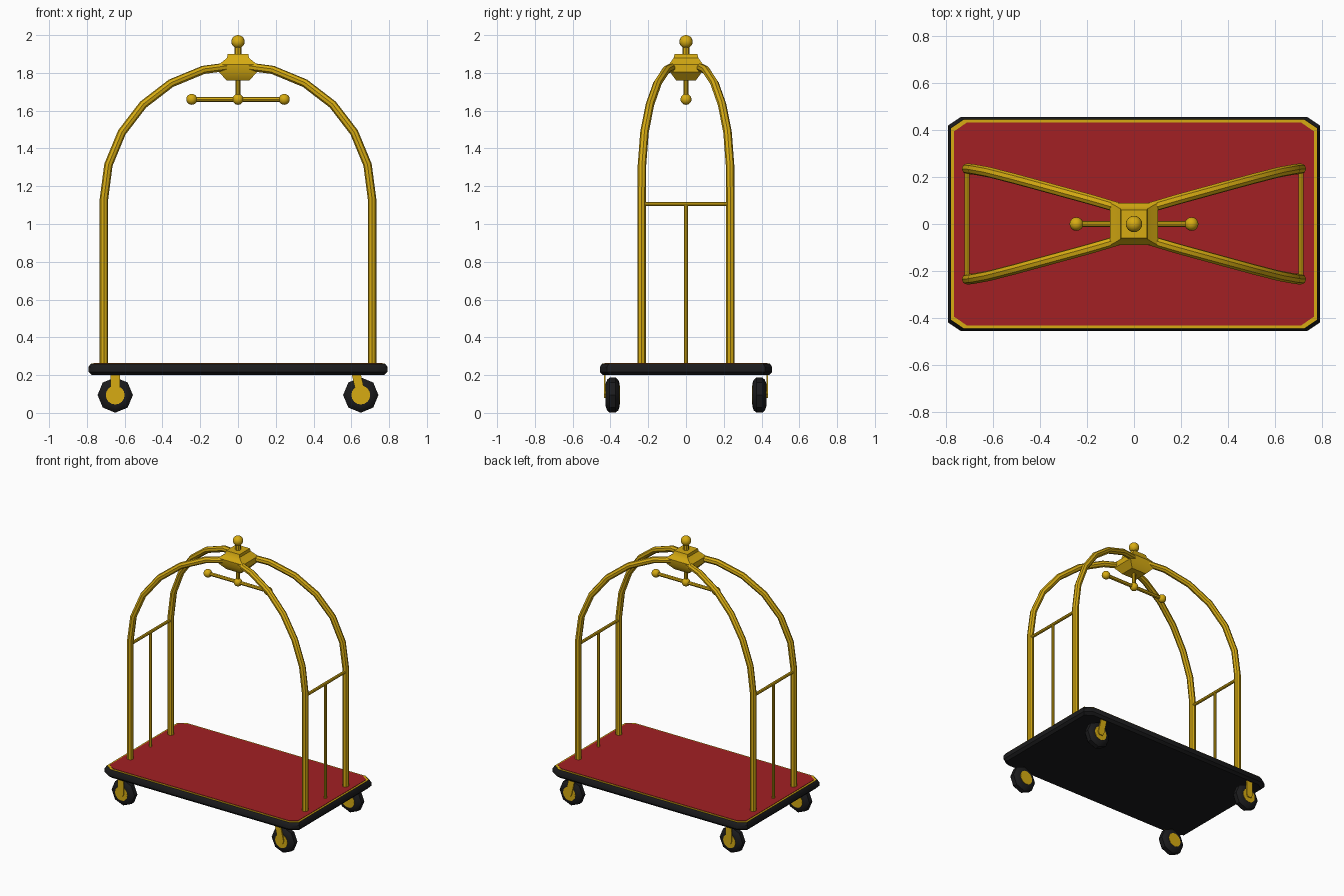
import bpy, bmesh, math
from mathutils import Vector

if "Cube" in bpy.data.objects:
    bpy.data.objects.remove(bpy.data.objects["Cube"])


def material(name, rgb):
    m = bpy.data.materials.new(name)
    m.diffuse_color = (*rgb, 1)
    m.use_nodes = True
    m.node_tree.nodes["Principled BSDF"].inputs["Base Color"].default_value = m.diffuse_color
    return m


GOLD = material("brass gold", (0.68, 0.41, 0.006))
RED = material("carpet red", (0.36, 0.014, 0.017))
BLACK = material("rubber black", (0.011, 0.011, 0.012))


def loft(name, rings, mat):
    """Skin a list of equal-length rings and cap both ends."""
    bm = bmesh.new()
    vs = [[bm.verts.new(p) for p in r] for r in rings]
    n = len(vs[0])
    for a, b in zip(vs, vs[1:]):
        for i in range(n):
            bm.faces.new((a[i], a[(i + 1) % n], b[(i + 1) % n], b[i]))
    bm.faces.new(vs[0])
    bm.faces.new(vs[-1])
    bmesh.ops.recalc_face_normals(bm, faces=bm.faces)
    me = bpy.data.meshes.new(name)
    bm.to_mesh(me)
    bm.free()
    ob = bpy.data.objects.new(name, me)
    bpy.context.collection.objects.link(ob)
    me.materials.append(mat)
    return smooth(ob)


def smooth(ob):
    bpy.ops.object.select_all(action='DESELECT')
    ob.select_set(True)
    bpy.context.view_layer.objects.active = ob
    bpy.ops.object.shade_smooth_by_angle(angle=math.radians(35))
    return ob


def tube(name, pts, r, res=2):
    """Round bar along a path."""
    cu = bpy.data.curves.new(name, 'CURVE')
    cu.dimensions = '3D'
    cu.bevel_depth, cu.bevel_resolution, cu.use_fill_caps = r, res, True
    sp = cu.splines.new('POLY')
    sp.points.add(len(pts) - 1)
    for p, co in zip(sp.points, pts):
        p.co = (*co, 1)
    cu.materials.append(GOLD)
    ob = bpy.data.objects.new(name, cu)
    bpy.context.collection.objects.link(ob)
    bpy.ops.object.select_all(action='DESELECT')
    ob.select_set(True)
    bpy.context.view_layer.objects.active = ob
    bpy.ops.object.convert(target='MESH')
    return smooth(bpy.context.object)


def ball(name, loc, r):
    bpy.ops.mesh.primitive_uv_sphere_add(segments=16, ring_count=10, radius=r, location=loc)
    ob = bpy.context.object
    ob.name = name
    ob.data.materials.append(GOLD)
    smooth(ob)


def plate(hx, hy, z, cx=0.055, cy=0.037):
    """Rectangle ring with clipped corners."""
    return [(x, y, z) for x, y in (
        (hx, hy - cy), (hx - cx, hy), (cx - hx, hy), (-hx, hy - cy),
        (-hx, cy - hy), (cx - hx, -hy), (hx - cx, -hy), (hx, cy - hy))]


def disc(cx, y, cz, r, n):
    return [(cx + r * math.cos(2 * math.pi * i / n), y,
             cz + r * math.sin(2 * math.pi * i / n)) for i in range(n)]


# Deck: rubber bumper, brass trim, carpet
loft("deck_bumper", [plate(0.775, 0.44, 0.20), plate(0.791, 0.456, 0.217),
                     plate(0.791, 0.456, 0.243), plate(0.78, 0.445, 0.26)], BLACK)
loft("deck_trim", [plate(0.779, 0.444, 0.25), plate(0.779, 0.444, 0.262)], GOLD)
loft("deck_carpet", [plate(0.766, 0.431, 0.25), plate(0.766, 0.431, 0.265)], RED)

# Two arched tubes that draw together at the top
spread = [0.235, 0.233, 0.22, 0.191, 0.151, 0.104, 0.05]
half = [(0.71, 0.235, 0.25)] + [
    (0.71 * math.cos(math.radians(15 * i)), s, 1.13 + 0.71 * math.sin(math.radians(15 * i)))
    for i, s in enumerate(spread)]
for label, sy in (("front", -1), ("back", 1)):
    path = half + [(-x, y, z) for x, y, z in half[-2::-1]]
    tube(label + "_arch", [(x, sy * y, z) for x, y, z in path], 0.0225)

# End rails
for label, x in (("left", -0.71), ("right", 0.71)):
    tube(label + "_cross_rail", [(x, -0.235, 1.105), (x, 0.235, 1.105)], 0.011)
    tube(label + "_centre_post", [(x, 0, 0.25), (x, 0, 1.105)], 0.010)

# Crown block, finial and hanging bar
crown = [(0.06, 0.052, 1.76), (0.102, 0.085, 1.805), (0.102, 0.09, 1.845),
         (0.075, 0.075, 1.865), (0.058, 0.065, 1.88), (0.055, 0.06, 1.90)]
loft("crown_block", [[(a, b, z), (-a, b, z), (-a, -b, z), (a, -b, z)] for a, b, z in crown], GOLD)
tube("finial_post", [(0, 0, 1.88), (0, 0, 1.96)], 0.019)
ball("finial_ball", (0, 0, 1.965), 0.035)
tube("hanger_stem", [(0, 0, 1.78), (0, 0, 1.66)], 0.012)
tube("hanger_bar", [(-0.245, 0, 1.66), (0.245, 0, 1.66)], 0.013)
for label, x in (("left", -0.245), ("right", 0.245), ("middle", 0)):
    ball(label + "_hanger_ball", (x, 0, 1.66), 0.029)

# Casters: octagonal tyre, brass hub, single outer fork plate
tyre = [(-0.037, 0.045), (-0.037, 0.06), (-0.03, 0.08), (-0.016, 0.0935),
        (0.016, 0.0935), (0.03, 0.08), (0.037, 0.06), (0.037, 0.045)]
for side, x in (("left", -0.65), ("right", 0.65)):
    for end, sy in (("front", -1), ("back", 1)):
        name, y, z = f"{end}_{side}", sy * 0.388, 0.0945
        loft(name + "_tyre", [disc(x, y + d, z, r, 8) for d, r in tyre], BLACK)
        loft(name + "_wheel_hub", [disc(x, y + d, z, 0.05, 16) for d in (-0.039, 0.039)], GOLD)
        top = x - 0.025 if x > 0 else x
        outline = [(top - 0.024, 0.21), (x - 0.024, 0.10), (x - 0.015, 0.08),
                   (x + 0.015, 0.08), (x + 0.024, 0.10), (top + 0.024, 0.21)]
        loft(name + "_fork", [[(px, sy * fy, pz) for px, pz in outline]
                              for fy in (0.426, 0.434)], GOLD)
